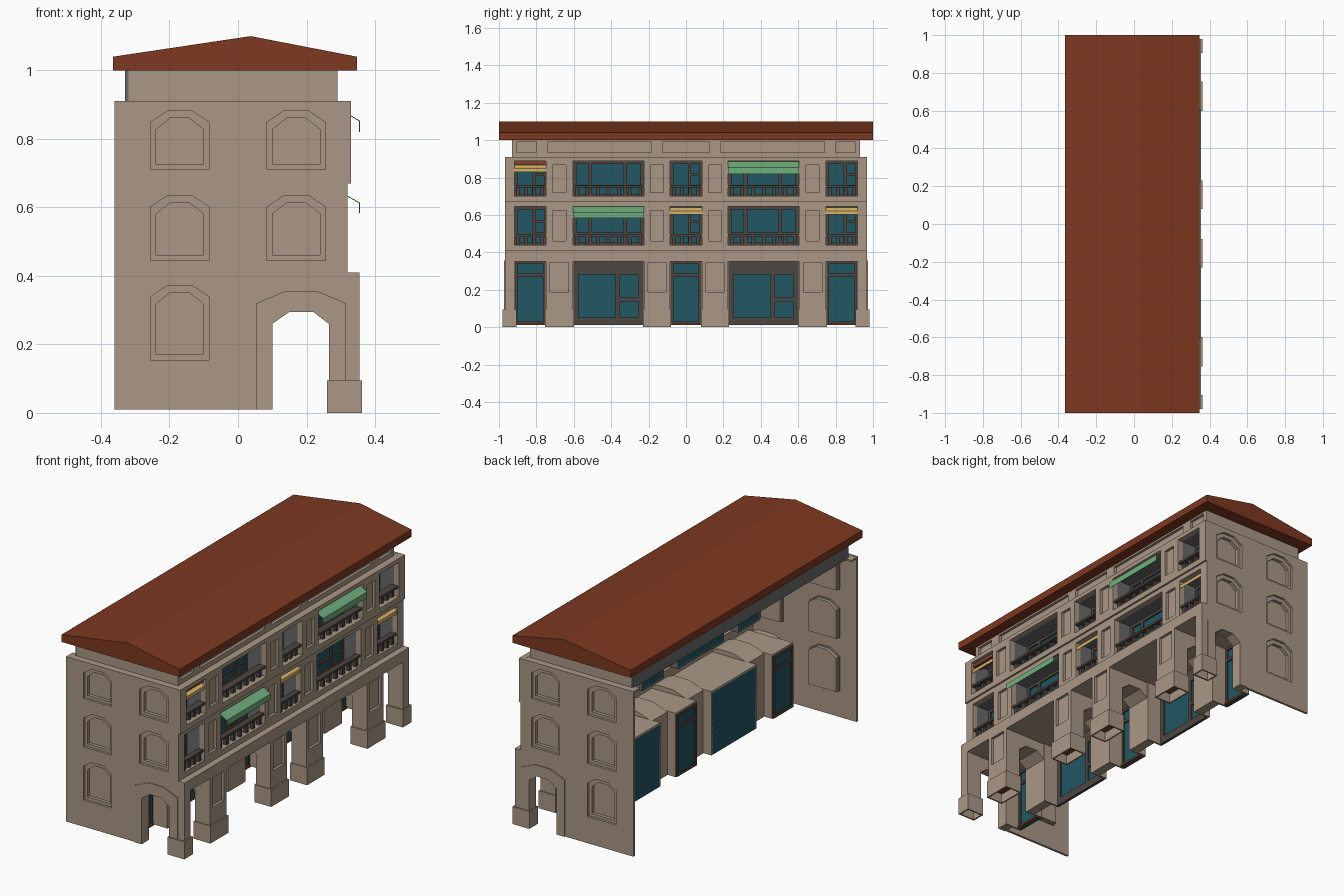
import bpy, bmesh
from mathutils import Matrix

if "Cube" in bpy.data.objects:
    bpy.data.objects.remove(bpy.data.objects["Cube"])

def mat(name, c):
    m = bpy.data.materials.new(name)
    m.diffuse_color = (*c, 1)
    m.use_nodes = True
    m.node_tree.nodes["Principled BSDF"].inputs["Base Color"].default_value = m.diffuse_color
    return m

TAN = mat("tan stone", (0.40, 0.312, 0.238))
ROOF = mat("roof tile red", (0.205, 0.040, 0.015))
TEAL = mat("teal glass", (0.016, 0.092, 0.122))
DARK = mat("dark frame", (0.076, 0.061, 0.053))
GREEN = mat("green awning", (0.162, 0.434, 0.205))
YELLOW = mat("yellow awning", (0.70, 0.46, 0.14))
BROWN = mat("brown wood", (0.20, 0.055, 0.028))
GREY = mat("grey plaster", (0.14, 0.14, 0.145))

AXES = {'x': ((0, 1, 0), (0, 0, 1), (1, 0, 0)),   # outline in y,z
        'y': ((1, 0, 0), (0, 0, 1), (0, -1, 0)),  # outline in x,z
        'z': ((1, 0, 0), (0, 1, 0), (0, 0, 1))}   # outline in x,y

def rect(a0, a1, b0, b1):
    return [(a0, b0), (a1, b0), (a1, b1), (a0, b1)]

def plate(name, loops, axis, w0, w1, material):
    """Flat outline with holes, extruded along an axis from w0 to w1."""
    cu = bpy.data.curves.new(name, 'CURVE')
    cu.dimensions, cu.fill_mode, cu.extrude = '2D', 'BOTH', abs(w1 - w0) / 2
    for loop in loops:
        s = cu.splines.new('POLY')
        s.points.add(len(loop) - 1)
        for p, (u, v) in zip(s.points, loop):
            p.co = (u, v, 0, 1)
        s.use_cyclic_u = True
    tmp = bpy.data.objects.new(name + "_outline", cu)
    bpy.context.collection.objects.link(tmp)
    dg = bpy.context.evaluated_depsgraph_get()
    me = bpy.data.meshes.new_from_object(tmp.evaluated_get(dg))
    bpy.data.objects.remove(tmp)
    u, v, w = AXES[axis]
    m = Matrix((u, v, w)).transposed().to_4x4()
    m.translation = [abs(c) * (w0 + w1) / 2 for c in w]
    me.transform(m)
    bm = bmesh.new()
    bm.from_mesh(me)
    bmesh.ops.remove_doubles(bm, verts=bm.verts, dist=1e-5)
    bmesh.ops.recalc_face_normals(bm, faces=bm.faces)
    for f in bm.faces:
        f.smooth = False
    for e in bm.edges:
        e.smooth = True
    bm.to_mesh(me)
    bm.free()
    me.materials.clear()
    me.materials.append(material)
    ob = bpy.data.objects.new(name, me)
    bpy.context.collection.objects.link(ob)
    return ob

def box(name, x0, x1, y0, y1, z0, z1, material):
    return plate(name, [rect(x0, x1, y0, y1)], 'z', z0, z1, material)

BAYS = [(-.917, -.748), (-.605, -.225), (-.085, .085), (.225, .605), (.748, .917)]
PIERS = [(-.748, -.605), (-.225, -.085), (.085, .225), (.605, .748)]
E = 0.968  # half length of the walls

# Roof and the attic band below it
plate("roof", [[(-.365, 1.0), (.347, 1.0), (.347, 1.04), (.037, 1.1), (-.365, 1.04)]], 'y', -1, 1, ROOF)
box("attic_back", -.33, -.32, -.93, .93, .905, 1.0, GREY)
for s in (-1, 1):
    box("attic_end", -.33, .28, min(s*.93, s*.92), max(s*.93, s*.92), .905, 1.0, TAN)
    box("attic_end_ledge", -.36, .328, min(s*.967, s*.91), max(s*.967, s*.91), .90, .909, TAN)
panels = [(-.905, -.80), (-.74, -.185), (-.125, .125), (.185, .74), (.80, .905)]
plate("attic_front", [rect(-.93, .93, .905, 1.0)] + [rect(a, b, .935, .99) for a, b in panels],
      'x', .275, .29, TAN)
box("attic_front_panels", .26, .275, -.92, .92, .905, 1.0, TAN)
box("attic_ledge", .2, .328, -.967, .967, .90, .909, TAN)

def window(name, y0, y1, z0, z1, x, panes, both=False):
    """Glass sheet with a dark frame; panes given as fractions."""
    box(name + "_glass", x, x + .006, y0, y1, z0, z1, TEAL)
    w, h = y1 - y0, z1 - z0
    holes = [rect(y0 + a*w, y0 + b*w, z0 + c*h, z0 + d*h) for a, b, c, d in panes]
    plate(name + "_frame", [rect(y0, y1, z0, z1)] + holes, 'x', x + .006, x + .015, DARK)
    if both:
        plate(name + "_back_frame", [rect(y0, y1, z0, z1)] + holes, 'x', x - .006, x, DARK)

WIDE = [(a, b, c, d) for a, b in ((.05, .22), (.27, .71), (.76, .95)) for c, d in ((.07, .27), (.32, .92))]
NARROW = [(.1, .56, .06, .92), (.66, .93, .06, .27), (.66, .93, .32, .58), (.66, .93, .65, .92)]

def awning(y0, y1, x0, x1, top, drop, material):
    """Thin sloped cloth with a hanging front edge."""
    e, b, t = top - drop * .5, top - drop, .002
    plate("awning", [[(x0, top), (x1, e), (x1, b), (x1 - t, b), (x1 - t, e - t), (x0, top - t)]],
          'y', y0, y1, material)

# Two upper storeys: front wall, balconies, windows
for name, xf, zb, zt, o0, o1 in (("second_floor", .32, .41, .67, .44, .645),
                                 ("third_floor", .33, .67, .91, .70, .888)):
    holes = [rect(a, b, o0, o1) for a, b in BAYS]
    insets = [rect(a + .036, b - .036, o0 + .02, o1 - .02) for a, b in PIERS]
    outer = rect(-E, E, zb, zt)
    plate(name + "_wall", [outer] + holes + insets, 'x', xf - .015, xf, TAN)
    plate(name + "_wall_core", [outer] + holes, 'x', xf - .03, xf - .015, TAN)
    for a, b in BAYS:
        wide = b - a > .3
        ring = [rect(a - .01, b + .01, o0 - .01, o1 + .01), rect(a, b, o0, o1)]
        plate(name + "_recess", ring, 'x', .20, xf - .03, GREY)
        window(name + "_window", a, b, o0, o1, .20, WIDE if wide else NARROW)
        box(name + "_rail", .285, xf - .005, a, b, o0 + .046, o0 + .058, DARK)
        n = 7 if wide else 4
        for i in range(n):
            y = a + .02 + (b - a - .04) * i / (n - 1)
            box(name + "_baluster", .29, .308, y - .009, y + .009, o0, o0 + .046, DARK)

awning(*BAYS[1], .30, .356, .645, .062, GREEN)
awning(*BAYS[3], .30, .356, .886, .066, GREEN)
awning(*BAYS[2], .285, .316, .640, .038, YELLOW)
awning(*BAYS[4], .285, .316, .640, .038, YELLOW)
awning(*BAYS[0], .285, .322, .866, .036, YELLOW)
box("awning_roller_box", .27, .315, *BAYS[0], .868, .887, BROWN)

# Ground floor arcade front: one notched outline, panels in the outer layer
line = [(-E, .41), (-E, .09)]
for a, b in BAYS:
    line += [(a, .09), (a, .35), (b, .35), (b, .09)]
line += [(E, .09), (E, .41)]
insets = [rect(a + .022, b - .022, .185, .345) for a, b in PIERS]
plate("arcade_front", [line] + insets, 'x', .34, .355, TAN)
plate("arcade_piers", [line], 'x', .265, .34, TAN)

# Footings, hollow below
FEET = [(a - .006, b + .006) for a, b in PIERS] + [(-.98, -.905), (.905, .98)]
for a, b in FEET:
    plate("pier_footing", [rect(.26, .362, a, b), rect(.268, .354, a + .008, b - .008)], 'z', 0, .095, TAN)
    box("footing_core", .28, .342, a + .025, b - .025, .04, .09, BROWN)

# Cross arches between the piers, and flat bay ceilings
INNER = [(.10, .01), (.10, .26), (.15, .295), (.22, .295), (.265, .26)]
OUTER = [(.30, .36), (.23, .385), (.14, .385), (.05, .355), (.05, .01)]
for a, b in PIERS:
    plate("cross_arch", [INNER + OUTER], 'y', a, b, TAN)
SHOP = [(.08, .60, .12, .80), (.66, .92, .12, .37), (.66, .92, .43, .80)]
DOOR = [(.10, .90, .05, .76), (.10, .90, .81, .96)]
for a, b in BAYS:
    shop = b - a > .3
    box("bay_ceiling", 0, .30, a, b, .35, .36, TAN)
    for y in (a, b):
        box("bay_side", 0, .10, y - .005, y + .005, .012, .36, TAN)
    window("shop" if shop else "door", a, b, .012, .35, .0, SHOP if shop else DOOR, not shop)
    if not shop:
        box("threshold", .015, .025, a + .01, b - .01, .012, .022, BROWN)

# End walls with blind arched niches and the arcade arch
def niche(x, z0, z1, m):
    """Chamfer-headed outline, shrunk by m."""
    l, r, t = x - .085 + m, x + .085 - m, z1 - m * 1.3
    return [(l, z0 + m), (r, z0 + m), (r, t - .033), (r - .05 + m*.5, t), (l + .05 - m*.5, t), (l, t - .033)]

NICHES = [(-.17, .155, .372), (-.17, .445, .635), (-.17, .71, .882), (.17, .445, .635), (.17, .71, .882)]
WALL = [(-.36, .01), (-.36, .91), (.33, .91), (.33, .67), (.32, .67), (.32, .41), (.355, .41),
        (.355, .09), (.265, .09)] + INNER[:0:-1] + [(.10, .01)]
TRIM = INNER + [(.265, .09), (.316, .09), (.316, .32), (.23, .356), (.14, .356), (.053, .32), (.053, .01)]
for s in (-1, 1):
    def end(name, loops, d0, d1):
        y0, y1 = s * (E - d0), s * (E - d1)
        plate(name, loops, 'y', min(y0, y1), max(y0, y1), TAN)
    end("end_wall", [WALL] + [niche(*n, 0) for n in NICHES], -.001, .012)
    end("end_arch_trim", [TRIM], -.006, .05)
    for n in NICHES:
        end("niche_side", [niche(*n, -.004), niche(*n, 0)], .01, .02)
        end("niche_frame", [niche(*n, 0), niche(*n, .016)], .012, .035)
        end("niche_back", [niche(*n, 0)], .03, .038)
    end("end_pier", [rect(.265, .347, .09, .41)], .004, .05)
